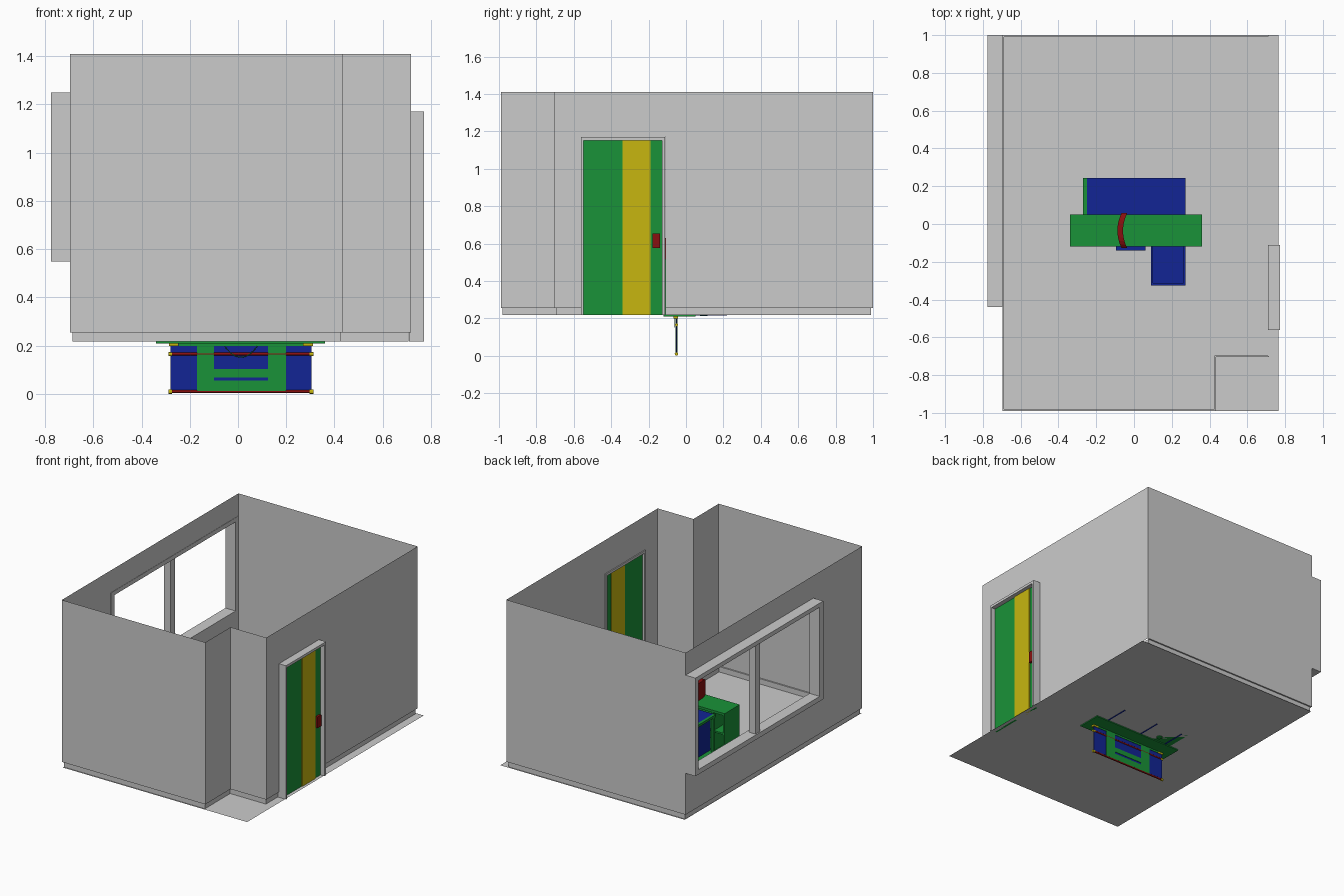
import bpy, bmesh, math

if "Cube" in bpy.data.objects:
    bpy.data.objects.remove(bpy.data.objects["Cube"])


def material(name, rgb):
    m = bpy.data.materials.new(name)
    m.diffuse_color = (*rgb, 1)
    m.use_nodes = True
    m.node_tree.nodes["Principled BSDF"].inputs["Base Color"].default_value = m.diffuse_color
    return m


GREEN = material("green", (0.01, 0.29, 0.04))
BLUE = material("blue", (0.006, 0.018, 0.30))
YELLOW = material("yellow", (0.57, 0.47, 0.005))
RED = material("red", (0.25, 0.005, 0.005))


def finish(name, bm, mat=None):
    me = bpy.data.meshes.new(name)
    bm.to_mesh(me)
    bm.free()
    ob = bpy.data.objects.new(name, me)
    bpy.context.collection.objects.link(ob)
    if mat:
        me.materials.append(mat)
    return ob


def box(name, x, y, z, mat=None):
    """Box from (min, max) ranges."""
    bm = bmesh.new()
    bmesh.ops.create_cube(bm, size=1)
    for v in bm.verts:
        v.co = [sum(r) / 2 + c * (r[1] - r[0]) for r, c in zip((x, y, z), v.co)]
    return finish(name, bm, mat)


def rod(name, loc, radius, length, mat, axis="X", sides=12):
    rot = {"X": (0, math.pi / 2, 0), "Y": (math.pi / 2, 0, 0), "Z": (0, 0, 0)}[axis]
    bpy.ops.mesh.primitive_cylinder_add(vertices=sides, radius=radius, depth=length,
                                        location=loc, rotation=rot)
    ob = bpy.context.object
    ob.name = name
    ob.data.materials.append(mat)
    bpy.ops.object.shade_smooth_by_angle()
    return ob


def wall(bm, p, q, z0, z1, hole=None):
    """Sheet wall from p to q; hole = (start, end, bottom, top), distances from p."""
    L = math.hypot(q[0] - p[0], q[1] - p[1])

    def quad(a, b, lo, hi):
        if b - a < 1e-4 or hi - lo < 1e-4:
            return
        at = lambda s, z: (p[0] + (q[0] - p[0]) * s / L, p[1] + (q[1] - p[1]) * s / L, z)
        bm.faces.new([bm.verts.new(c) for c in (at(a, lo), at(b, lo), at(b, hi), at(a, hi))])
    if hole:
        a, b, lo, hi = hole
        quad(0, a, z0, z1)
        quad(b, L, z0, z1)
        quad(a, b, z0, lo)
        quad(a, b, hi, z1)
    else:
        quad(0, L, z0, z1)


# room shell: notched plan with door and window openings
F, SK, TOP = 0.217, 0.255, 1.41
plan = [(-0.697, -0.99), (0.435, -0.99), (0.435, -0.705), (0.717, -0.705), (0.717, 1.0), (-0.697, 1.0)]
inner = [(-0.687, -0.98), (0.425, -0.98), (0.425, -0.695), (0.707, -0.695), (0.707, 0.99), (-0.687, 0.99)]
holes = {3: (0.145, 0.595, SK, 1.17), 5: (0.0, 1.44, 0.55, 1.25)}
bm = bmesh.new()
for i in range(6):
    wall(bm, plan[i], plan[(i + 1) % 6], SK, TOP, holes.get(i))
finish("walls", bm)

# skirting, set in from the walls, with a small top ledge
bm = bmesh.new()
for i in range(6):
    j = (i + 1) % 6
    wall(bm, inner[i], inner[j], F, SK, (0.135, 0.585, F, SK) if i == 3 else None)
    if i != 3:
        bm.faces.new([bm.verts.new((*c, SK)) for c in (plan[i], plan[j], inner[j], inner[i])])
finish("skirting", bm)

# floor
bm = bmesh.new()
bm.faces.new([bm.verts.new(c) for c in ((-0.69, -0.99, F), (0.765, -0.99, F), (0.765, 1, F), (-0.69, 1, F))])
finish("floor", bm)

# bay window frame
wx = (-0.775, -0.695)
box("window_sill", wx, (-0.44, 1.0), (0.55, 0.585))
box("window_head", wx, (-0.44, 1.0), (1.22, 1.25))
box("window_jamb_front", wx, (-0.44, -0.40), (0.585, 1.22))
box("window_jamb_back", wx, (0.965, 1.0), (0.585, 1.22))
box("window_mullion", (-0.765, -0.715), (0.26, 0.31), (0.585, 1.22))

# door with frame, stripe and handle
dx = (0.71, 0.772)
box("door_jamb_front", dx, (-0.562, -0.548), (F, 1.17))
box("door_jamb_back", dx, (-0.127, -0.112), (F, 1.17))
box("door_head", dx, (-0.548, -0.127), (1.152, 1.17))
box("door_panel_wide", (0.725, 0.74), (-0.548, -0.34), (F, 1.152), GREEN)
box("door_stripe", (0.72, 0.745), (-0.34, -0.19), (F, 1.152), YELLOW)
box("door_panel_narrow", (0.725, 0.74), (-0.19, -0.127), (F, 1.152), GREEN)
box("door_handle", (0.712, 0.755), (-0.18, -0.14), (0.575, 0.655), RED)

# green shelf cabinet, open to the back
cy = (-0.12, 0.05)
box("cabinet_top", (-0.34, 0.36), cy, (0.50, 0.517), GREEN)
box("cabinet_base", (-0.34, 0.36), cy, (0.21, 0.228), GREEN)
box("cabinet_shelf", (-0.33, 0.35), (-0.11, 0.045), (0.36, 0.372), GREEN)
for i, x in enumerate((-0.34, -0.25, 0.09, 0.345)):
    box(f"cabinet_upright_{i}", (x, x + 0.015), cy, (0.228, 0.50), GREEN)
box("cabinet_front", (-0.325, 0.345), (-0.12, -0.11), (0.228, 0.50), GREEN)

# blue desk behind the cabinet, on panels with a green side and base
box("desk_top", (-0.25, 0.273), (0.05, 0.243), (0.475, 0.492), BLUE)
box("desk_rail", (-0.27, -0.25), (0.05, 0.243), (0.475, 0.492), GREEN)
box("desk_base", (-0.27, -0.02), (0.05, 0.243), (0.217, 0.23), GREEN)
box("desk_post", (-0.265, -0.25), (0.05, 0.075), (0.23, 0.475), GREEN)
for i, x in enumerate((-0.23, -0.02, 0.26)):
    box(f"desk_panel_{i}", (x, x + 0.008), (0.05, 0.22), (0.214, 0.475), BLUE)
rod("round_foot", (-0.14, 0.095, 0.222), 0.02, 0.02, GREEN, "Z", 16)

# drawers on the front side: one closed, one pulled out
box("closed_drawer_front", (-0.095, 0.06), (-0.14, -0.12), (0.38, 0.485), BLUE)
box("open_drawer_floor", (0.09, 0.273), (-0.325, -0.12), (0.38, 0.39), BLUE)
box("open_drawer_front", (0.09, 0.273), (-0.325, -0.313), (0.38, 0.485), BLUE)
for i, x in enumerate((0.09, 0.263)):
    box(f"open_drawer_side_{i}", (x, x + 0.01), (-0.313, -0.12), (0.39, 0.485), BLUE)

# curved red back plate standing on the cabinet
bm = bmesh.new()
N, rings = 10, []
for i in range(N + 1):
    t = i / N * 2 - 1
    x, y = -0.088 + 0.022 * t * t, -0.035 + 0.093 * t
    h = 0.64 - 0.025 * t ** 4
    rings.append([bm.verts.new(c) for c in ((x, y, 0.517), (x + 0.03, y, 0.517), (x + 0.03, y, h), (x, y, h))])
for a, b in zip(rings, rings[1:]):
    for k in range(4):
        bm.faces.new((a[k], a[(k + 1) % 4], b[(k + 1) % 4], b[k]))
bm.faces.new(rings[0])
bm.faces.new(rings[-1])
bmesh.ops.recalc_face_normals(bm, faces=bm.faces)
finish("curved_plate", bm, RED)

# hanging panel below the floor: blue cloth, green U, red rods, yellow tips
box("banner_cloth", (-0.28, 0.305), (-0.054, -0.048), (0.01, 0.215), BLUE)
for n, x, z in (("left", (-0.17, -0.10), (0.012, 0.20)), ("right", (0.125, 0.20), (0.012, 0.20)),
                ("upper", (-0.10, 0.125), (0.069, 0.103)), ("lower", (-0.10, 0.125), (0.012, 0.055))):
    box("banner_green_" + n, x, (-0.057, -0.045), z, GREEN)
box("banner_top_strip", (-0.245, 0.27), (-0.058, -0.045), (0.198, 0.215), GREEN)
for i, z in enumerate((0.165, 0.0095)):
    rod(f"banner_rod_{i}", (0.012, -0.051, z), 0.0065, 0.57, RED)
    for s in (-1, 1):
        rod(f"banner_tip_{i}_{s}", (0.012 + s * 0.293, -0.051, z), 0.0095 if i else 0.008, 0.016, YELLOW)
for s in (-1, 1):
    box(f"banner_corner_{s}", tuple(sorted((0.012 + s * 0.258, 0.012 + s * 0.298))), (-0.066, -0.044), (0.198, 0.216), YELLOW)

# hanging cord arc
cu = bpy.data.curves.new("banner_cord", "CURVE")
cu.dimensions = "3D"
cu.bevel_depth = 0.002
cu.bevel_resolution = 1
sp = cu.splines.new("POLY")
sp.points.add(10)
for i, p in enumerate(sp.points):
    t = i / 5 - 1
    p.co = (0.012 + 0.068 * t, -0.06, 0.152 + 0.046 * t * t, 1)
cu.materials.append(GREEN)
bpy.context.collection.objects.link(bpy.data.objects.new("banner_cord", cu))
